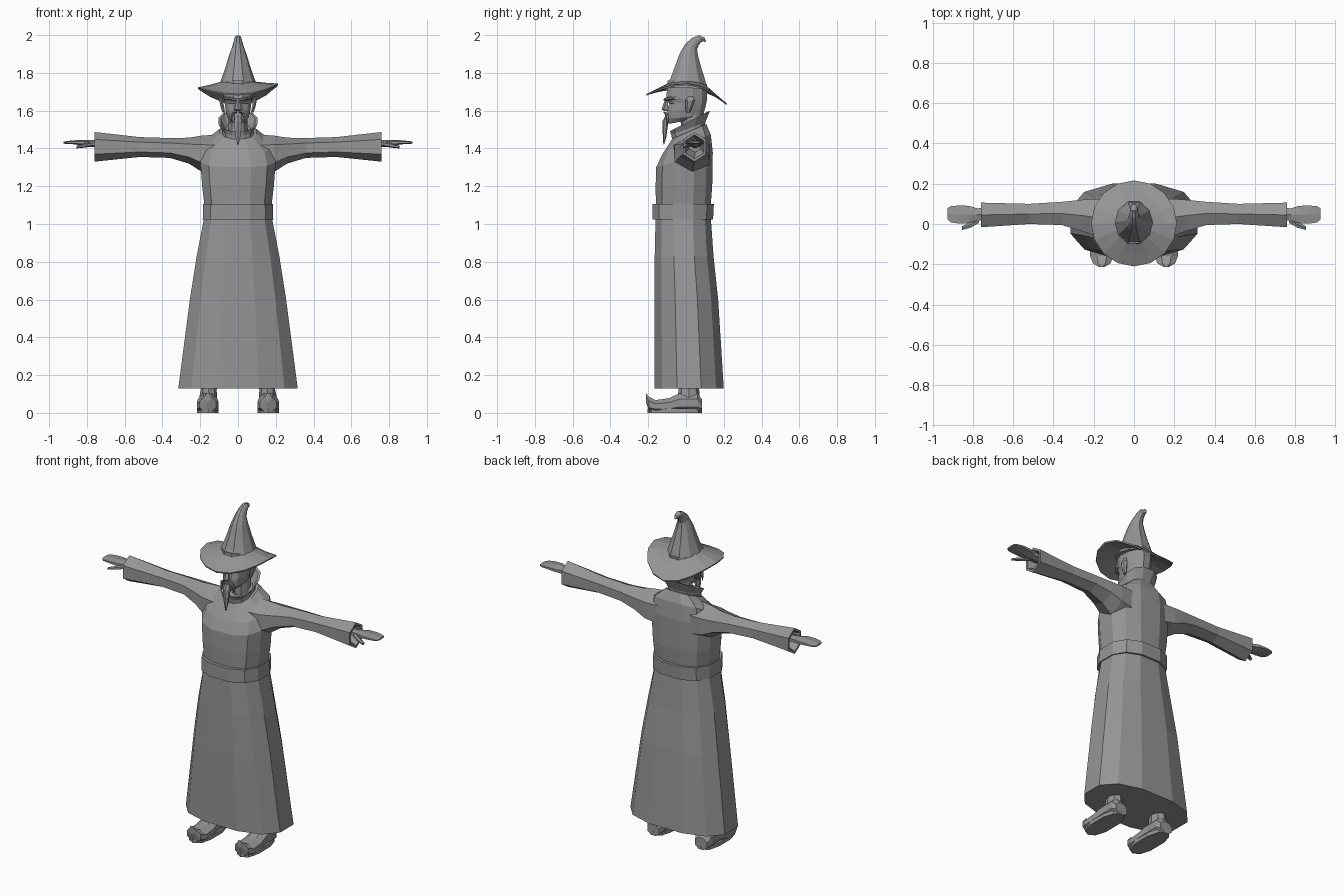
import bpy, bmesh, math
from mathutils import Vector

grey = bpy.data.materials.new("plain grey")
grey.diffuse_color = (0.30, 0.30, 0.30, 1)


def loft(name, rings, mirror=False):
    """Skin a stack of equal-length point rings and cap both ends."""
    bm = bmesh.new()
    rows = [[bm.verts.new(p) for p in r] for r in rings]
    n = len(rows[0])
    for a, b in zip(rows, rows[1:]):
        for i in range(n):
            j = (i + 1) % n
            bm.faces.new((a[i], a[j], b[j], b[i]))
    bm.faces.new(rows[0][::-1])
    bm.faces.new(rows[-1])
    bmesh.ops.recalc_face_normals(bm, faces=bm.faces)
    me = bpy.data.meshes.new(name)
    bm.to_mesh(me)
    bm.free()
    me.materials.append(grey)
    ob = bpy.data.objects.new(name, me)
    bpy.context.collection.objects.link(ob)
    if mirror:
        m = ob.modifiers.new("mirror", 'MIRROR')
        m.use_mirror_merge = False
    return ob


def level(rx, yf, yb, zf, zb=None, n=12, sq=0.8, off=0.5):
    """Horizontal ring, optionally tilted from front zf to back zb."""
    zb = zf if zb is None else zb
    pts = []
    for i in range(n):
        a = 2 * math.pi * (i + off) / n
        c, s = math.cos(a), math.sin(a)
        c = math.copysign(abs(c) ** sq, c)
        s = math.copysign(abs(s) ** sq, s)
        t = (s + 1) / 2
        pts.append((rx * c, yf + (yb - yf) * t, zf + (zb - zf) * t))
    return pts


def across_x(x, y0, y1, z0, z1, n=6, off=0.5):
    """Ring facing along x, filling the given y and z range."""
    pts = []
    for i in range(n):
        a = 2 * math.pi * (i + off) / n
        k = math.cos(math.pi / n) if off and n == 6 else 1
        pts.append((x, (y0 + y1) / 2 + (y1 - y0) / 2 * math.cos(a) / k,
                    (z0 + z1) / 2 + (z1 - z0) / 2 * math.sin(a)))
    return pts


def across_y(y, x, w, z0, z1, n=8):
    """Rounded ring facing along y for shoes."""
    pts = []
    for i in range(n):
        a = 2 * math.pi * (i + 0.5) / n
        k = math.cos(math.pi / n)
        pts.append((x + w * math.cos(a) / k, y,
                    (z0 + z1) / 2 + (z1 - z0) / 2 * math.sin(a) / k))
    return pts


def tube(name, path, n=5, mirror=False):
    """Upright or sloping tapered strand: points are (x, y, z, rx, ry)."""
    return loft(name, [[(x + rx * math.cos(2 * math.pi * i / n - math.pi / 2),
                         y + ry * math.sin(2 * math.pi * i / n - math.pi / 2), z)
                        for i in range(n)] for x, y, z, rx, ry in path], mirror)


# Robe skirt, belt and upper body
loft("robe_skirt", [level(0.325, -0.172, 0.205, 0.13), level(0.262, -0.172, 0.175, 0.6),
                    level(0.225, -0.17, 0.15, 0.83), level(0.183, -0.165, 0.135, 1.04)])
loft("belt", [level(0.17, -0.16, 0.13, 1.025), level(0.192, -0.183, 0.148, 1.025),
              level(0.19, -0.183, 0.152, 1.105), level(0.17, -0.16, 0.13, 1.105)])
loft("robe_top", [level(0.178, -0.163, 0.132, 1.06), level(0.195, -0.165, 0.143, 1.2),
                  level(0.205, -0.162, 0.146, 1.30, 1.38), level(0.185, -0.13, 0.135, 1.365, 1.475),
                  level(0.10, -0.075, 0.11, 1.45, 1.53)])

# Standing collar with a hollow inside
loft("collar", [level(0.085, -0.075, 0.10, 1.44, 1.51), level(0.085, -0.08, 0.105, 1.47, 1.54),
                level(0.105, -0.088, 0.13, 1.49, 1.60), level(0.092, -0.072, 0.115, 1.49, 1.595),
                level(0.068, -0.055, 0.085, 1.46, 1.53)])

# Sleeves flare at a hollow cuff
loft("sleeve", [across_x(x, *r) for x, *r in [
    (0.08, -0.07, 0.12, 1.25, 1.475), (0.19, -0.06, 0.125, 1.275, 1.468),
    (0.26, -0.035, 0.12, 1.32, 1.457), (0.36, -0.005, 0.11, 1.35, 1.455),
    (0.52, 0.0, 0.10, 1.355, 1.46), (0.76, -0.016, 0.106, 1.33, 1.487),
    (0.76, -0.004, 0.094, 1.345, 1.472), (0.68, 0.015, 0.08, 1.38, 1.45)]], True)

# Flat hands and thumbs
loft("hand", [across_x(x, *r) for x, *r in [
    (0.66, 0.02, 0.08, 1.40, 1.445), (0.78, 0.018, 0.078, 1.408, 1.444),
    (0.82, 0.004, 0.09, 1.415, 1.446), (0.87, 0.002, 0.092, 1.422, 1.443),
    (0.91, 0.008, 0.088, 1.424, 1.438), (0.925, 0.022, 0.078, 1.426, 1.436)]], True)
loft("thumb", [across_x(x, *r) for x, *r in [
    (0.77, 0.005, 0.04, 1.41, 1.435), (0.81, -0.018, 0.012, 1.405, 1.428),
    (0.855, -0.03, -0.012, 1.40, 1.414)]], True)

# Shoes with curled toes, and ankles
loft("shoe", [across_y(y, 0.16, w, a, b) for y, w, a, b in [
    (0.085, 0.04, 0.0, 0.07), (0.06, 0.052, 0.0, 0.105), (-0.03, 0.052, 0.0, 0.105),
    (-0.09, 0.058, 0.0, 0.078), (-0.16, 0.058, 0.0, 0.068), (-0.195, 0.044, 0.005, 0.085),
    (-0.213, 0.014, 0.06, 0.105)]], True)
loft("shoe_sole", [level(0.06, -0.205, 0.086, z, n=10) for z in (0.0, 0.022)], True)
for v in bpy.data.objects["shoe_sole"].data.vertices:
    v.co.x += 0.16
tube("ankle", [(0.16, 0.015, 0.06, 0.05, 0.06), (0.155, 0.015, 0.12, 0.042, 0.055),
               (0.15, 0.015, 0.2, 0.045, 0.055)], 8, True)

# Neck and head
loft("neck", [level(0.052, -0.025, 0.085, 1.45, n=10, sq=1), level(0.055, -0.03, 0.095, 1.60, n=10, sq=1)])
loft("head", [level(rx, yf, yb, zf, zb, 12, 0.9) for rx, yf, yb, zf, zb in [
    (0.036, -0.092, 0.07, 1.53, 1.56), (0.058, -0.103, 0.092, 1.555, 1.575),
    (0.068, -0.102, 0.104, 1.60, 1.61), (0.073, -0.092, 0.112, 1.638, 1.645),
    (0.078, -0.108, 0.115, 1.662, 1.67), (0.08, -0.10, 0.115, 1.76, 1.74)]])

# Face parts
tube("nose", [(0, -0.105, 1.598, 0.014, 0.010), (0, -0.112, 1.606, 0.019, 0.018),
              (0, -0.103, 1.65, 0.010, 0.012), (0, -0.10, 1.665, 0.009, 0.008)])
loft("brow", [across_x(x, *r) for x, *r in [
    (0.008, -0.119, -0.09, 1.650, 1.664), (0.04, -0.112, -0.08, 1.655, 1.672),
    (0.072, -0.07, -0.04, 1.660, 1.674)]], True)
tube("ear", [(0.075, 0.01, 1.59, 0.008, 0.010), (0.083, 0.016, 1.62, 0.011, 0.020),
             (0.090, 0.022, 1.655, 0.011, 0.025), (0.088, 0.026, 1.675, 0.005, 0.012)], 6, True)
tube("moustache", [(0.012, -0.112, 1.594, 0.013, 0.009), (0.032, -0.104, 1.583, 0.012, 0.010),
                   (0.040, -0.098, 1.56, 0.008, 0.008), (0.041, -0.100, 1.528, 0.002, 0.002)], 5, True)
tube("beard", [(0, -0.10, 1.572, 0.014, 0.010), (0, -0.108, 1.545, 0.024, 0.016),
               (0, -0.112, 1.50, 0.020, 0.013), (0, -0.113, 1.46, 0.014, 0.009),
               (0, -0.118, 1.42, 0.003, 0.002)], 6)


# Hat brim sags front and back and lifts at the sides
def brim_ring(r, lift):
    pts = []
    for i in range(16):
        a = 2 * math.pi * i / 16
        c, s = math.cos(a), math.sin(a)
        f = max(0, (r - 0.08) / 0.13)
        edge = -0.018 * c * c + 0.01 * c ** 3
        edge += (-0.112 if s > 0 else -0.062) * s * s
        pts.append((r * c, r * s + 0.003, 1.752 + f * edge + lift))
    return pts


loft("hat_brim", [brim_ring(0.08, -0.012), brim_ring(0.15, -0.012), brim_ring(0.211, -0.009),
                  brim_ring(0.213, 0.0), brim_ring(0.15, 0.0), brim_ring(0.08, 0.003)])

# Pointed crown whose tip curls backward
loft("hat_crown", [level(rx, yf, yb, zf, zb, 10, 1.0, 0) for rx, yf, yb, zf, zb in [
    (0.106, -0.112, 0.120, 1.725, 1.715), (0.087, -0.085, 0.105, 1.775, 1.765),
    (0.066, -0.062, 0.085, 1.835, 1.825), (0.046, -0.035, 0.066, 1.905, 1.89),
    (0.030, -0.005, 0.060, 1.955, 1.925), (0.023, 0.030, 0.068, 1.985, 1.945),
    (0.019, 0.066, 0.080, 2.0, 1.962), (0.012, 0.098, 0.088, 1.988, 1.966),
    (0.004, 0.106, 0.100, 1.968, 1.963)]])
